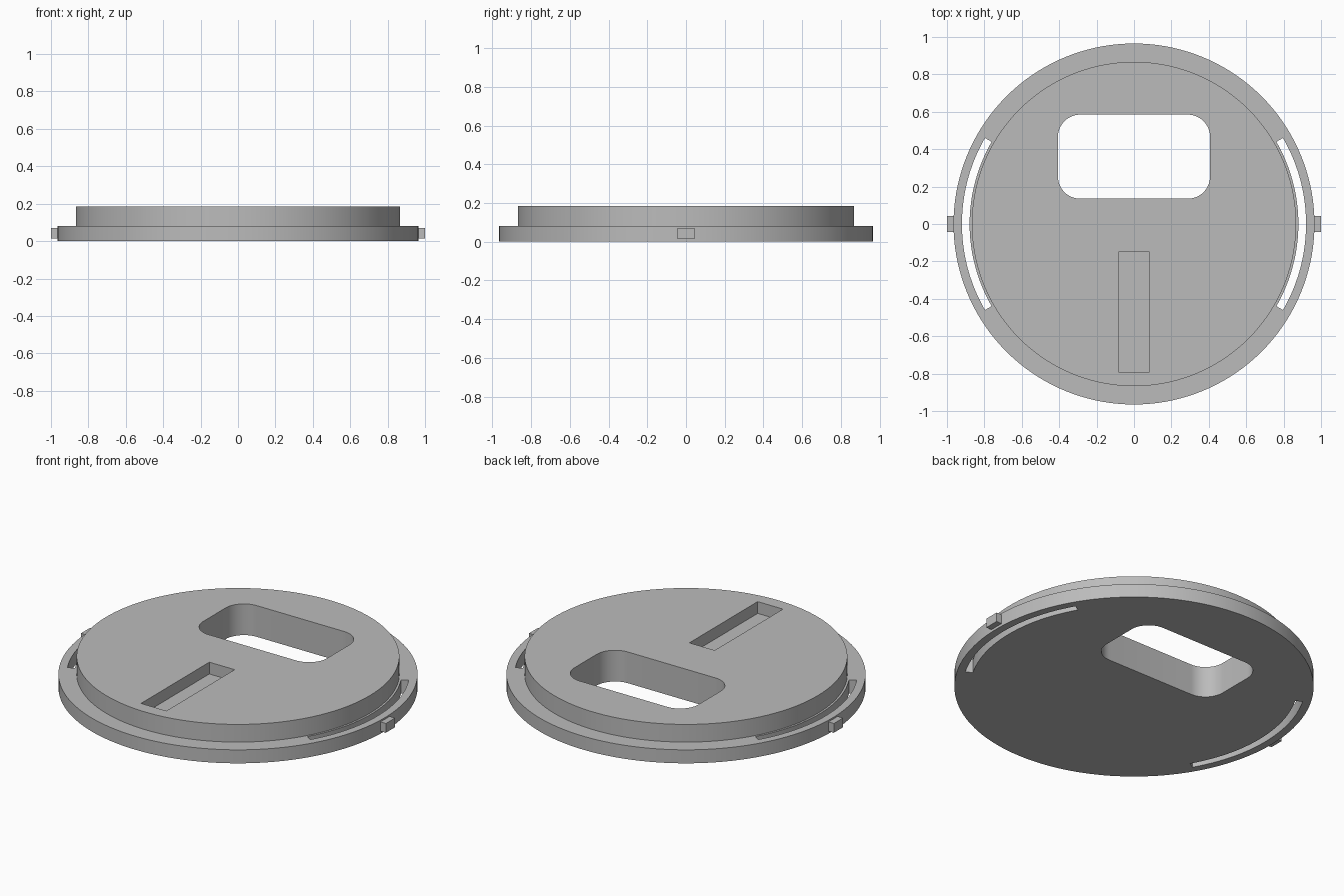
import bpy
import bmesh
from math import cos, sin, pi, radians

cube = bpy.data.objects.get("Cube")
if cube:
    bpy.data.objects.remove(cube)

grey = bpy.data.materials.new("plain grey")
grey.use_nodes = True
COLOUR = (0.5, 0.5, 0.5, 1)
grey.diffuse_color = COLOUR
grey.node_tree.nodes["Principled BSDF"].inputs["Base Color"].default_value = COLOUR


def arc(radius, start, end, steps, cx=0, cy=0):
    """Points along an arc, angles in degrees."""
    angles = [radians(start + (end - start) * i / steps) for i in range(steps + 1)]
    return [(cx + radius * cos(a), cy + radius * sin(a)) for a in angles]


def rectangle(x0, x1, y0, y1):
    return [(x0, y0), (x1, y0), (x1, y1), (x0, y1)]


def prism(name, outline, z0, z1):
    """Extrude a flat outline from z0 up to z1."""
    bm = bmesh.new()
    base = bm.faces.new([bm.verts.new((x, y, z0)) for x, y in outline])
    top = bmesh.ops.extrude_face_region(bm, geom=[base])["geom"]
    bmesh.ops.translate(bm, vec=(0, 0, z1 - z0),
                        verts=[v for v in top if isinstance(v, bmesh.types.BMVert)])
    bmesh.ops.recalc_face_normals(bm, faces=bm.faces)
    mesh = bpy.data.meshes.new(name)
    bm.to_mesh(mesh)
    bm.free()
    mesh.materials.append(grey)
    obj = bpy.data.objects.new(name, mesh)
    bpy.context.collection.objects.link(obj)
    return obj


def activate(obj):
    bpy.ops.object.select_all(action="DESELECT")
    obj.select_set(True)
    bpy.context.view_layer.objects.active = obj


def cut(target, cutter):
    """Subtract the cutter and remove it."""
    cutter.hide_render = True
    mod = target.modifiers.new("cut", "BOOLEAN")
    mod.operation = "DIFFERENCE"
    mod.solver = "EXACT"
    mod.object = cutter
    activate(target)
    bpy.ops.object.modifier_apply(modifier=mod.name)
    bpy.data.objects.remove(cutter)


# Stepped disc: wide flange with a narrower raised plate
RIM, PLATE, STEP, TOP = 0.965, 0.867, 0.08, 0.185
SIDES = 144
bm = bmesh.new()
profile = [bm.verts.new(p) for p in
           [(RIM, 0, 0), (RIM, 0, STEP), (PLATE, 0, STEP), (PLATE, 0, TOP)]]
edges = [bm.edges.new(pair) for pair in zip(profile, profile[1:])]
bmesh.ops.spin(bm, geom=profile + edges, cent=(0, 0, 0), axis=(0, 0, 1),
               angle=2 * pi, steps=SIDES)
bmesh.ops.remove_doubles(bm, verts=bm.verts, dist=0.0001)
bmesh.ops.holes_fill(bm, edges=[e for e in bm.edges if e.is_boundary], sides=0)
bmesh.ops.recalc_face_normals(bm, faces=bm.faces)
mesh = bpy.data.meshes.new("stepped_disc")
bm.to_mesh(mesh)
bm.free()
mesh.materials.append(grey)
disc = bpy.data.objects.new("stepped_disc", mesh)
bpy.context.collection.objects.link(disc)

# Rounded window through the disc
CORNER = 0.12
window = []
for i, (x, y) in enumerate(rectangle(-0.407 + CORNER, 0.407 - CORNER,
                                     0.135 + CORNER, 0.585 - CORNER)):
    window += arc(CORNER, 180 + 90 * i, 270 + 90 * i, 12, x, y)
cut(disc, prism("window_cutter", window, -0.1, 0.3))

# Shallow rectangular recess in the top
cut(disc, prism("recess_cutter", rectangle(-0.083, 0.083, -0.79, -0.15), TOP - 0.07, 0.3))

# Curved side slots through the flange, and small outer tabs
for side, middle, sign in (("left", 0, 1), ("right", 180, -1)):
    slot = arc(0.92, middle - 30, middle + 30, 24) + arc(0.879, middle + 30, middle - 30, 24)
    cut(disc, prism(side + "_slot_cutter", slot, -0.1, STEP + 0.05))
    x0, x1 = sorted((sign * 0.955, sign))
    prism(side + "_tab", rectangle(x0, x1, -0.043, 0.043), 0.015, 0.07)

activate(disc)
bpy.ops.object.shade_smooth_by_angle(angle=radians(30))
